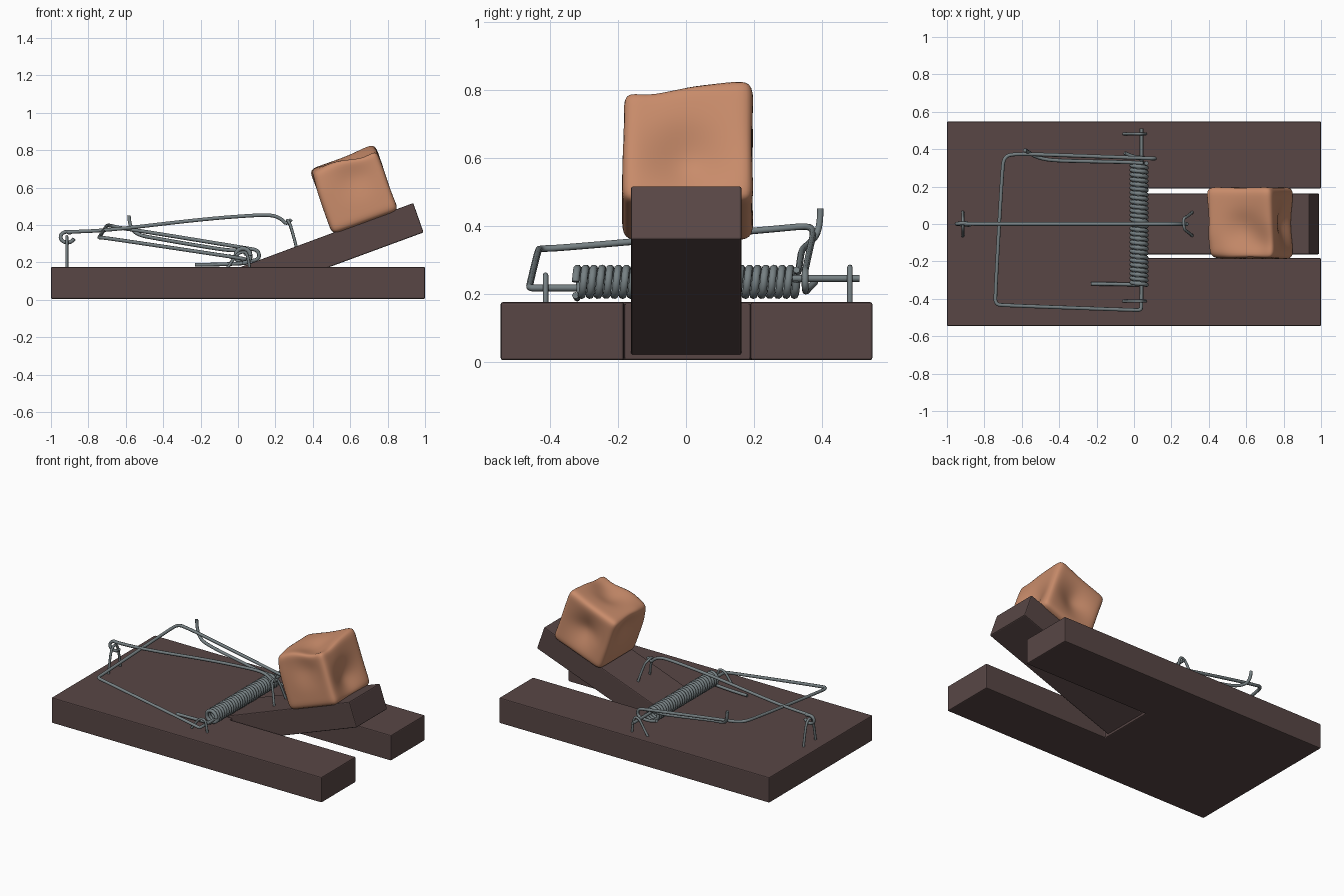
import bpy, bmesh, math
from mathutils import Vector, Matrix

if "Cube" in bpy.data.objects:
    bpy.data.objects.remove(bpy.data.objects["Cube"])


def material(name, rgb):
    m = bpy.data.materials.new(name)
    m.use_nodes = True
    m.diffuse_color = (*rgb, 1)
    bsdf = next(n for n in m.node_tree.nodes if n.type == "BSDF_PRINCIPLED")
    bsdf.inputs["Base Color"].default_value = (*rgb, 1)
    return m


wood = material("dark wood", (0.098, 0.062, 0.06))
steel = material("grey steel", (0.18, 0.215, 0.225))
cheese = material("orange cheese", (0.58, 0.26, 0.145))


def add(name, data, mat):
    ob = bpy.data.objects.new(name, data)
    bpy.context.scene.collection.objects.link(ob)
    data.materials.append(mat)
    return ob


def activate(ob):
    bpy.ops.object.select_all(action="DESELECT")
    ob.select_set(True)
    bpy.context.view_layer.objects.active = ob


def prism(name, outline, offset, mat):
    """Extrude a closed 3D outline along offset, with a fine bevel."""
    bm = bmesh.new()
    face = bm.faces.new([bm.verts.new(p) for p in outline])
    ext = bmesh.ops.extrude_face_region(bm, geom=[face])
    verts = [v for v in ext["geom"] if isinstance(v, bmesh.types.BMVert)]
    bmesh.ops.translate(bm, verts=verts, vec=offset)
    bmesh.ops.recalc_face_normals(bm, faces=bm.faces)
    me = bpy.data.meshes.new(name)
    bm.to_mesh(me)
    bm.free()
    ob = add(name, me, mat)
    bev = ob.modifiers.new("edge", "BEVEL")
    bev.width, bev.segments = 0.006, 2
    return ob


def wire(name, points, radius=0.01, kind="NURBS"):
    """Round wire along the points, with softened corners."""
    cu = bpy.data.curves.new(name, "CURVE")
    cu.dimensions = "3D"
    cu.bevel_depth, cu.bevel_resolution = radius, 2
    cu.use_fill_caps = True
    sp = cu.splines.new(kind)
    sp.points.add(len(points) - 1)
    for p, co in zip(sp.points, points):
        p.co = (*co, 1)
    if kind == "NURBS":
        sp.order_u, sp.use_endpoint_u, sp.resolution_u = 3, True, 6
    ob = add(name, cu, steel)
    activate(ob)
    bpy.ops.object.convert(target="MESH")
    bpy.ops.object.shade_smooth_by_angle(angle=math.radians(50))
    return ob


# Slotted base board
prism("base_board", [(x, y, 0.005) for x, y in (
    (-1, -0.545), (1, -0.545), (1, -0.183), (0.07, -0.183),
    (0.07, 0.19), (1, 0.19), (1, 0.548), (-1, 0.548))], (0, 0, 0.17), wood)

# Tilted bait pedal
prism("bait_pedal", [(x, -0.162, z) for x, z in (
    (0.937, 0.517), (0.992, 0.36), (0.03, 0.006), (0.0, 0.17))], (0, 0.325, 0), wood)

# Lumpy bait block: cube with dents (centre, radius, depth vector)
dents = [
    ((0.02, -0.03, 0.19), 0.08, (0, 0, -0.045)),
    ((0.12, -0.13, 0.19), 0.09, (-0.01, 0.01, -0.05)),
    ((0.03, -0.19, 0.06), 0.08, (0, 0.025, 0)),
    ((0.0, 0.19, 0.0), 0.08, (0, -0.06, 0)),
    ((0.18, 0.0, -0.06), 0.09, (-0.06, 0, 0)),
    ((-0.18, 0.02, 0.08), 0.08, (0.04, 0, 0)),
    ((-0.18, -0.18, 0.19), 0.08, (0.02, 0.015, -0.02)),
    ((0.17, 0.18, 0.19), 0.09, (0, 0, 0.015)),
]
bm = bmesh.new()
bmesh.ops.create_cube(bm, size=2)
bmesh.ops.subdivide_edges(bm, edges=bm.edges, cuts=5, use_grid_fill=True)
for v in bm.verts:
    p = Vector((v.co.x * 0.19, v.co.y * 0.193, v.co.z * 0.185))
    move = Vector()
    for c, r, d in dents:
        move += Vector(d) * math.exp(-((p - Vector(c)).length / r) ** 2)
    v.co = p + move
bmesh.ops.recalc_face_normals(bm, faces=bm.faces)
me = bpy.data.meshes.new("bait_block")
bm.to_mesh(me)
bm.free()
bait = add("bait_block", me, cheese)
bait.matrix_world = (Matrix.Translation((0.62, 0.005, 0.586))
                     @ Matrix.Rotation(math.radians(-20), 4, "Y"))
sub = bait.modifiers.new("smooth", "SUBSURF")
sub.levels = sub.render_levels = 2
for poly in me.polygons:
    poly.use_smooth = True

# Coil spring
turns, steps = 27, 14
spring = []
for i in range(turns * steps + 1):
    a = 2 * math.pi * i / steps
    spring.append((0.027 + 0.04 * math.cos(a),
                   -0.325 + 0.65 * i / (turns * steps),
                   0.235 + 0.04 * math.sin(a)))
wire("coil_spring", spring, 0.0115, "POLY")
wire("spring_front_arm", [(-0.23, -0.32, 0.187), (-0.1, -0.32, 0.187),
                          (0.027, -0.325, 0.195)])
wire("spring_rear_arm", [
    (0.05, 0.325, 0.27), (0, 0.33, 0.255), (-0.25, 0.335, 0.295), (-0.45, 0.34, 0.33),
    (-0.53, 0.36, 0.345), (-0.58, 0.395, 0.385), (-0.583, 0.395, 0.45)])

# Striking frame and its pivot
wire("striking_frame", [
    (0.04, -0.32, 0.217), (0.04, -0.44, 0.217), (0.035, -0.46, 0.217), (0, -0.46, 0.225),
    (-0.69, -0.435, 0.328), (-0.74, -0.43, 0.333), (-0.742, -0.38, 0.333),
    (-0.705, 0.28, 0.392), (-0.695, 0.36, 0.4), (-0.64, 0.375, 0.385),
    (-0.5, 0.372, 0.365), (0.05, 0.352, 0.275), (0.11, 0.35, 0.265),
    (0.115, 0.35, 0.215), (0.05, 0.352, 0.205), (-0.01, 0.36, 0.215), (-0.05, 0.38, 0.235)])
wire("pivot_rod", [(0.04, 0.3, 0.245), (0.04, 0.51, 0.245)])

# Staples holding the pivot
for name, y, top in (("front_staple", -0.413, 0.255), ("rear_staple", 0.482, 0.278)):
    wire(name, [(-0.06, y, 0.165), (-0.02, y, 0.225), (0.01, y, top),
                (0.055, y, top), (0.062, y, 0.165)], 0.008)

# Locking bar with its eyelet
eye = [(-0.912 + 0.038 * math.cos(a), 0.012 * (i / 9 - 0.5), 0.335 + 0.03 * math.sin(a))
       for i in range(10) for a in [-0.3 - i * math.tau / 11]]
wire("locking_bar", eye + [
    (-0.93, 0, 0.362), (-0.7, 0, 0.37), (-0.2, 0, 0.43), (0.1, 0, 0.453), (0.19, 0, 0.452),
    (0.235, 0, 0.43), (0.26, 0, 0.4), (0.285, 0, 0.43)])

# Loops that hold the bar at the board and at the pedal
wire("bar_staple", [(-0.915, -0.065, 0.165), (-0.915, -0.045, 0.29), (-0.915, -0.02, 0.338),
                    (-0.915, 0.02, 0.338), (-0.915, 0.045, 0.29), (-0.915, 0.065, 0.165)], 0.008)
wire("pedal_catch", [(0.315, -0.065, 0.27), (0.285, -0.04, 0.39), (0.268, -0.03, 0.425),
                     (0.262, 0.03, 0.425), (0.285, 0.04, 0.39), (0.315, 0.065, 0.27)], 0.008)
